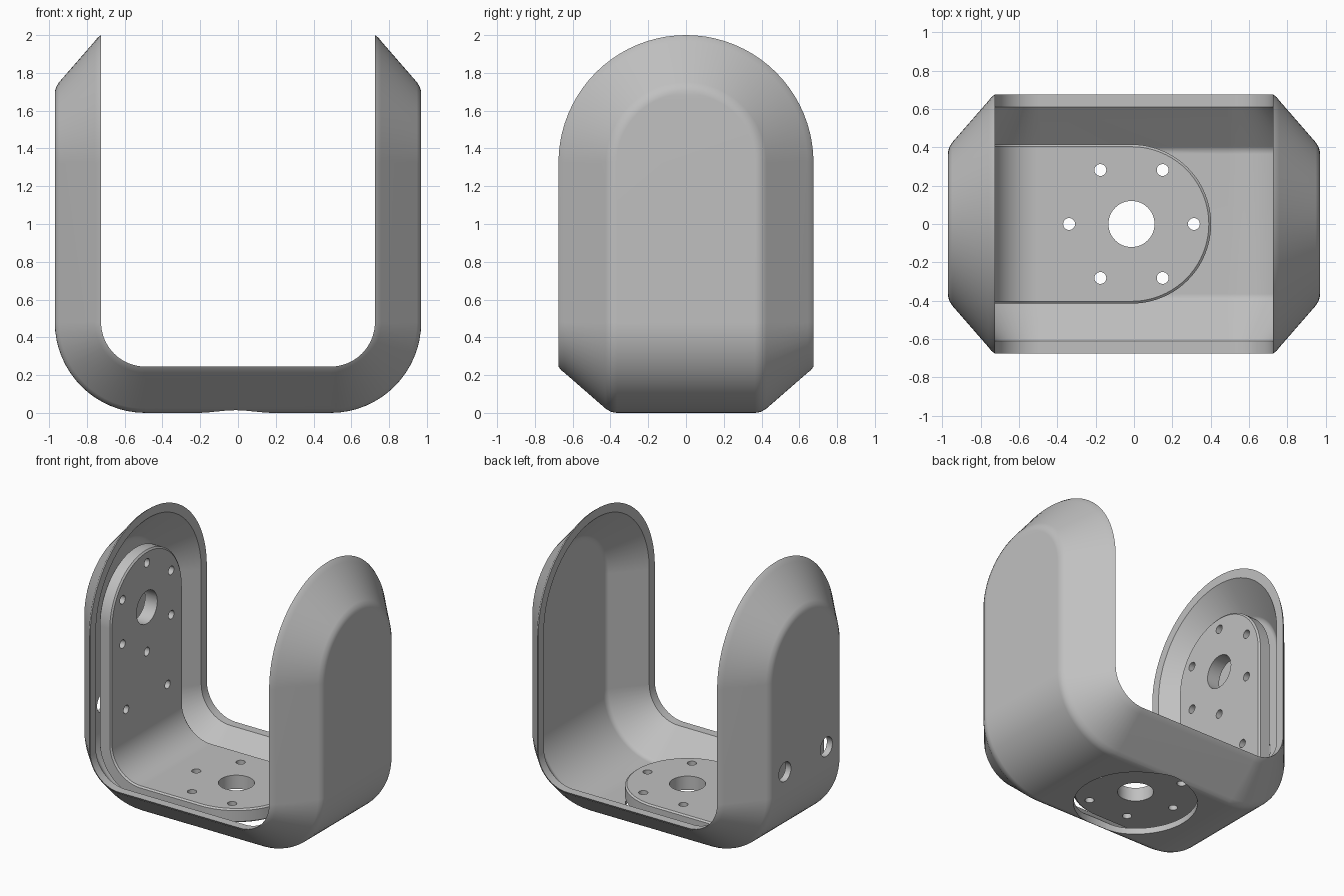
import bpy, bmesh, math
from mathutils import Matrix

if "Cube" in bpy.data.objects:
    bpy.data.objects.remove(bpy.data.objects["Cube"])

grey = bpy.data.materials.new("light grey")
grey.diffuse_color = (0.53, 0.53, 0.53, 1)
grey.use_nodes = True
grey.node_tree.nodes["Principled BSDF"].inputs["Base Color"].default_value = grey.diffuse_color


def arc(cx, cz, r, a0, a1, n):
    """Points of an arc in the xz plane, angles in degrees."""
    return [(cx + r * math.cos(math.radians(a0 + (a1 - a0) * i / n)),
             cz + r * math.sin(math.radians(a0 + (a1 - a0) * i / n))) for i in range(n + 1)]


def shell_rows(d, w):
    """Rows (x, z, half width) along the U at depth d, with round ends."""
    n = 20
    ends = [math.pi / 2 * (1 - i / n) for i in range(n + 1)]
    half = [(-0.97 + d, 1.325 + w * math.sin(a), w * math.cos(a)) for a in ends]
    half += [(x, z, w) for x, z in arc(-0.49, 0.48, 0.48 - d, 180, 270, 16)]
    return half + [(-x, z, h) for x, z, h in reversed(half)]


def bracket_rows(d, w):
    """Rows along the L: round wall top, bend, round floor end."""
    n = 20
    ends = [math.pi / 2 * (1 - i / n) for i in range(n + 1)]
    rows = [(-0.838 + d, 1.277 + w * math.sin(a), w * math.cos(a)) for a in ends]
    rows += [(x, z, w) for x, z in arc(-0.5, 0.423, 0.338 - d, 180, 270, 16)]
    rows += [(-0.013 + w * math.sin(a), 0.085 + d, w * math.cos(a)) for a in reversed(ends)]
    return rows


def layered_strip(name, rows_of, section):
    """Skin the layers of a section and cap its first and last layer."""
    bm = bmesh.new()
    layers = [[(bm.verts.new((x, h, z)), bm.verts.new((x, -h, z))) for x, z, h in rows_of(d, w)]
              for d, w in section]
    for i in range(len(layers[0]) - 1):
        for lay in (layers[0], layers[-1]):
            bm.faces.new((lay[i][0], lay[i][1], lay[i + 1][1], lay[i + 1][0]))
        for a, b in zip(layers, layers[1:]):
            for s in (0, 1):
                bm.faces.new((a[i][s], a[i + 1][s], b[i + 1][s], b[i][s]))
    bmesh.ops.remove_doubles(bm, verts=bm.verts, dist=0.0004)
    bmesh.ops.recalc_face_normals(bm, faces=bm.faces)
    me = bpy.data.meshes.new(name)
    bm.to_mesh(me)
    bm.free()
    me.materials.append(grey)
    ob = bpy.data.objects.new(name, me)
    bpy.context.collection.objects.link(ob)
    return ob


def drill(ob, holes):
    """Cut cylinders: (centre, radius, length, axis)."""
    bm = bmesh.new()
    for c, r, length, axis in holes:
        m = Matrix.Translation(c)
        if axis == 'X':
            m = m @ Matrix.Rotation(math.pi / 2, 4, 'Y')
        bmesh.ops.create_cone(bm, cap_ends=True, segments=64 if r > 0.1 else 32,
                              radius1=r, radius2=r, depth=length, matrix=m)
    me = bpy.data.meshes.new("cutter")
    bm.to_mesh(me)
    bm.free()
    me.materials.append(grey)
    cutter = bpy.data.objects.new("cutter", me)
    bpy.context.collection.objects.link(cutter)
    cutter.hide_render = True
    mod = ob.modifiers.new("holes", 'BOOLEAN')
    mod.object = cutter
    mod.solver = 'EXACT'
    bpy.context.view_layer.objects.active = ob
    bpy.ops.object.modifier_apply(modifier=mod.name)
    bpy.data.objects.remove(cutter)
    # smooth shading with crisp edges
    bpy.ops.object.select_all(action='DESELECT')
    ob.select_set(True)
    bpy.ops.object.shade_smooth_by_angle(angle=math.radians(28))
    wn = ob.modifiers.new("weighted normals", 'WEIGHTED_NORMAL')
    wn.keep_sharp = True


# U-shaped outer shell: outside slope, rim, inside slope
shell = layered_strip("outer_shell", shell_rows, [
    (0, 0.365), (0.002, 0.383), (0.008, 0.402), (0.023, 0.426),
    (0.212, 0.643), (0.226, 0.661), (0.245, 0.675),
    (0.245, 0.61), (0.06, 0.403), (0.05, 0.388), (0.045, 0.365)])
drill(shell, [((-0.013, 0, 0), 0.412, 0.3, 'Z')] +
      [((-0.95, y, 0.62), 0.07, 0.16, 'X') for y in (-0.24, 0.24)])

# L-shaped inner bracket with two hexagonal bolt patterns
bracket = layered_strip("inner_bracket", bracket_rows,
                        [(0, 0.403), (0.01, 0.415), (0.09, 0.415), (0.1, 0.403)])
holes = [((-0.013, 0, 0.135), 0.12, 0.3, 'Z'), ((-0.79, 0, 1.277), 0.12, 0.3, 'X')]
for k in range(6):
    u, v = 0.325 * math.cos(k * math.pi / 3), 0.325 * math.sin(k * math.pi / 3)
    holes += [((-0.013 + u, v, 0.135), 0.031, 0.3, 'Z'), ((-0.79, v, 1.277 + u), 0.031, 0.3, 'X')]
holes += [((-0.79, y, 0.62), 0.03, 0.3, 'X') for y in (-0.24, 0.24)]
drill(bracket, holes)
